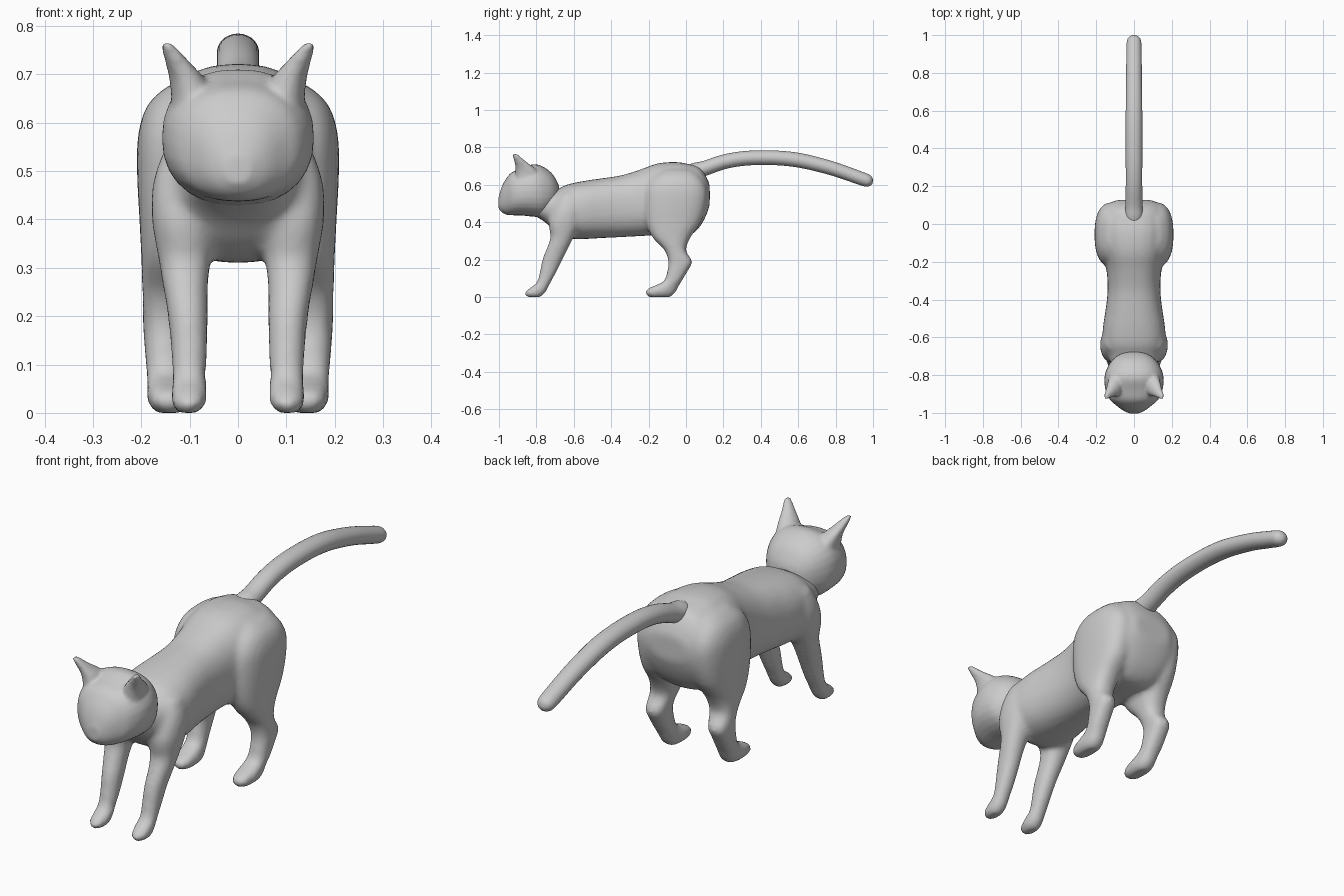
import bpy, bmesh, math
from mathutils import Vector

if "Cube" in bpy.data.objects:
    bpy.data.objects.remove(bpy.data.objects["Cube"])

fur = bpy.data.materials.new("grey_fur")
fur.diffuse_color = (0.6, 0.6, 0.6, 1)
fur.use_nodes = True
fur.node_tree.nodes["Principled BSDF"].inputs["Base Color"].default_value = fur.diffuse_color
SIDES = 28


def catmull(rows, steps=4):
    """Smoothly interpolate rows of section values."""
    rows = [Vector(r) for r in rows]
    out = []
    for i in range(len(rows) - 1):
        p0, p1, p2 = rows[max(i - 1, 0)], rows[i], rows[i + 1]
        p3 = rows[min(i + 2, len(rows) - 1)]
        for k in range(steps):
            t = k / steps
            out.append(p1 + 0.5 * t * ((p2 - p0) + t * ((2 * p0 - 5 * p1 + 4 * p2 - p3)
                       + t * (3 * p1 - p0 - 3 * p2 + p3))))
    return out + [rows[-1]]


def skin(bm, rings):
    """Bridge closed rings and cap both ends."""
    rings = [[bm.verts.new(p) for p in r] for r in rings]
    for a, b in zip(rings, rings[1:]):
        for i in range(SIDES):
            j = (i + 1) % SIDES
            bm.faces.new((a[i], a[j], b[j], b[i]))
    bm.faces.new(rings[0][::-1])
    bm.faces.new(rings[-1])


def unit_ring(power):
    """Points of a unit superellipse."""
    for i in range(SIDES):
        a = 2 * math.pi * i / SIDES
        c, s = math.cos(a), math.sin(a)
        yield (math.copysign(abs(c) ** (2 / power), c), math.copysign(abs(s) ** (2 / power), s))


def trunk(bm, rows, power):
    """Sections across y: (y, bottom, top, half width)."""
    skin(bm, [[(u * w, y, (b + t) / 2 + v * (t - b) / 2) for u, v in unit_ring(power)]
              for y, b, t, w in catmull(rows)])


def limb_pair(bm, rows, power=2.2):
    """Sections across z: (z, front y, back y, inner x, outer x), on both sides."""
    for side in (-1, 1):
        skin(bm, [[(side * ((xi + xo) / 2 + u * (xo - xi) / 2), (f + b) / 2 + v * (b - f) / 2, z)
                   for u, v in unit_ring(power)] for z, f, b, xi, xo in catmull(rows)])


def finish(bm, name, voxel, smooth):
    """Fuse the shells into one smooth skin."""
    bmesh.ops.recalc_face_normals(bm, faces=bm.faces)
    me = bpy.data.meshes.new(name)
    bm.to_mesh(me)
    bm.free()
    ob = bpy.data.objects.new(name, me)
    bpy.context.collection.objects.link(ob)
    me.materials.append(fur)
    if voxel:
        m = ob.modifiers.new("fuse", 'REMESH')
        m.mode, m.voxel_size = 'VOXEL', voxel
        s = ob.modifiers.new("soften", 'SMOOTH')
        s.factor, s.iterations = 0.5, smooth
    bpy.ops.object.select_all(action='DESELECT')
    ob.select_set(True)
    bpy.context.view_layer.objects.active = ob
    bpy.ops.object.convert(target='MESH')
    bpy.ops.object.shade_smooth()
    return ob


# Torso, neck and four legs
bm = bmesh.new()
trunk(bm, [(-.84, .45, .57, .09), (-.76, .405, .565, .11), (-.70, .35, .57, .14),
           (-.64, .315, .60, .165), (-.55, .31, .62, .165), (-.45, .315, .635, .15),
           (-.35, .32, .65, .14), (-.25, .325, .68, .145), (-.15, .33, .715, .165),
           (-.05, .325, .722, .18), (.02, .33, .71, .18), (.07, .37, .695, .165),
           (.105, .43, .65, .14), (.127, .49, .60, .09)], 2.4)
# Front legs
limb_pair(bm, [(0, -.85, -.775, .08, .125), (.02, -.865, -.755, .066, .138),
               (.045, -.84, -.74, .064, .138), (.075, -.80, -.725, .066, .136),
               (.12, -.785, -.70, .064, .138), (.2, -.768, -.66, .062, .145),
               (.26, -.745, -.63, .062, .155), (.32, -.725, -.60, .055, .165),
               (.40, -.735, -.56, .04, .178), (.48, -.71, -.55, .04, .175),
               (.55, -.67, -.57, .06, .15)])
# Hind legs and haunches
limb_pair(bm, [(0, -.20, -.08, .115, .17), (.02, -.22, -.06, .1, .186),
               (.045, -.205, -.045, .1, .188), (.068, -.15, -.033, .104, .188),
               (.09, -.115, -.02, .107, .19), (.14, -.1, .01, .108, .194),
               (.19, -.095, .034, .105, .197), (.25, -.115, .0, .09, .198),
               (.32, -.18, .025, .07, .2), (.40, -.215, .08, .05, .204),
               (.50, -.225, .11, .03, .209), (.58, -.215, .11, .03, .206),
               (.64, -.18, .08, .03, .185), (.68, -.13, .04, .04, .14)], 2.4)
finish(bm, "body_and_legs", .011, 9)

# Head with ears
bm = bmesh.new()
trunk(bm, [(-1.003, .475, .53, .025), (-.985, .453, .59, .062), (-.96, .44, .635, .095),
           (-.93, .437, .668, .128), (-.88, .436, .688, .151), (-.82, .43, .71, .157),
           (-.77, .43, .70, .146), (-.72, .46, .665, .115), (-.69, .50, .62, .075),
           (-.678, .54, .59, .03)], 2.3)
limb_pair(bm, [(.60, -.91, -.78, .05, .14), (.65, -.912, -.78, .05, .138),
               (.69, -.912, -.81, .068, .142), (.72, -.917, -.85, .095, .149),
               (.745, -.924, -.88, .118, .156), (.764, -.928, -.90, .136, .16)])
finish(bm, "head", .007, 7)

# Tail
bm = bmesh.new()
path = [(-.02, .635, .045), (.04, .67, .045), (.1, .688, .040), (.2, .722, .039), (.3, .74, .039),
        (.4, .745, .039), (.5, .743, .039), (.6, .732, .039), (.7, .71, .038),
        (.8, .682, .037), (.9, .647, .036), (.965, .624, .034), (.988, .616, .024), (.998, .613, .008)]
pts = catmull(path)
rings = []
for i, p in enumerate(pts):
    d = pts[min(i + 1, len(pts) - 1)] - pts[max(i - 1, 0)]
    n = Vector((-d.y, d.x)).normalized()
    rings.append([(u * p.z * 1.12, p.x + v * p.z * n.x, p.y + v * p.z * n.y)
                  for u, v in unit_ring(2)])
skin(bm, rings)
finish(bm, "tail", 0, 0)
